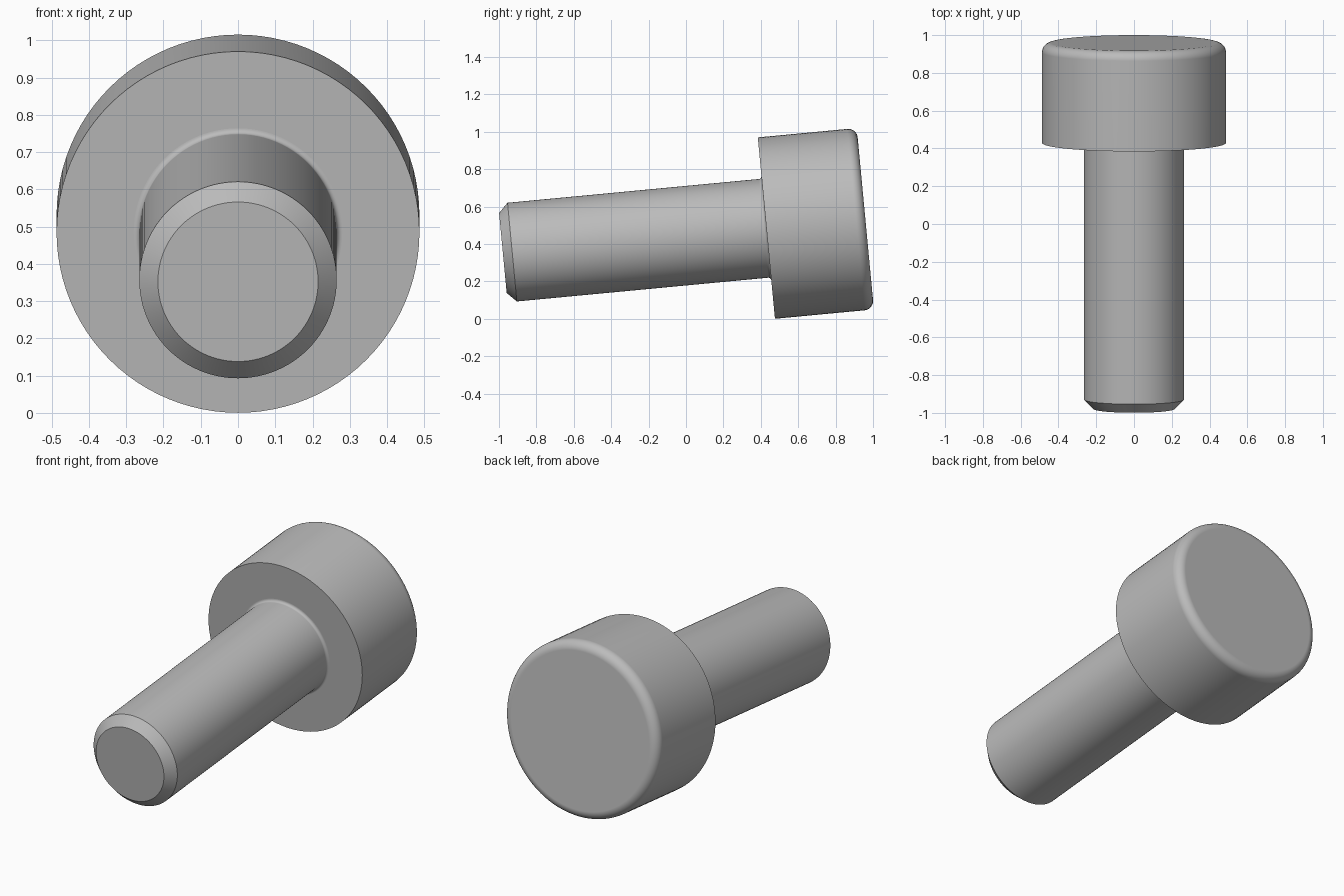
import bpy, bmesh
from math import sin, cos, pi, radians
from mathutils import Matrix, Vector

cube = bpy.data.objects.get("Cube")
if cube:
    bpy.data.objects.remove(cube, do_unlink=True)

TILT = radians(5.4)
TIP = Vector((0, -0.979, 0.352))
SEGMENTS = 96
SHANK_R, HEAD_R = 0.265, 0.487
HEAD_START, LENGTH = 1.415, 1.9465
CHAMFER, NECK, ROUND = 0.05, 0.015, 0.05

steel = bpy.data.materials.new("steel_grey")
steel.use_nodes = True
grey = (0.5, 0.5, 0.5, 1)
steel.diffuse_color = grey
steel.node_tree.nodes["Principled BSDF"].inputs["Base Color"].default_value = grey


def arc(r, s, radius, start, end, steps=8):
    """Points (distance from axis, position along axis) on a fillet."""
    angles = [start + (end - start) * i / steps for i in range(steps + 1)]
    return [(r + radius * cos(a), s + radius * sin(a)) for a in angles]


def lathe(name, profile):
    """Spin a profile about the tilted bolt axis."""
    bm = bmesh.new()
    verts = [bm.verts.new((r, 0, s)) for r, s in profile]
    edges = [bm.edges.new(pair) for pair in zip(verts, verts[1:])]
    bmesh.ops.spin(bm, geom=verts + edges, cent=(0, 0, 0), axis=(0, 0, 1),
                   angle=2 * pi, steps=SEGMENTS)
    bmesh.ops.remove_doubles(bm, verts=bm.verts[:], dist=1e-5)
    bmesh.ops.recalc_face_normals(bm, faces=bm.faces[:])
    mesh = bpy.data.meshes.new(name)
    bm.to_mesh(mesh)
    bm.free()
    mesh.materials.append(steel)
    obj = bpy.data.objects.new(name, mesh)
    bpy.context.collection.objects.link(obj)
    obj.matrix_world = Matrix.Translation(TIP) @ Matrix.Rotation(TILT - pi / 2, 4, "X")
    bpy.ops.object.select_all(action="DESELECT")
    obj.select_set(True)
    bpy.context.view_layer.objects.active = obj
    bpy.ops.object.shade_smooth_by_angle(angle=radians(30))
    # Keeps the flat ends flat beside the rounded edges
    weighted = obj.modifiers.new("flat_ends", "WEIGHTED_NORMAL")
    weighted.keep_sharp = True
    return obj


# Shank: flat tip, chamfer, and a small fillet under the head
lathe("shank", [(0, 0), (SHANK_R - CHAMFER, 0), (SHANK_R, CHAMFER)]
      + arc(SHANK_R + NECK, HEAD_START - NECK, NECK, pi, pi / 2))

# Head: flat bearing face, straight side, rounded outer rim
lathe("head", [(SHANK_R + NECK, HEAD_START), (HEAD_R, HEAD_START)]
      + arc(HEAD_R - ROUND, LENGTH - ROUND, ROUND, 0, pi / 2) + [(0, LENGTH)])
